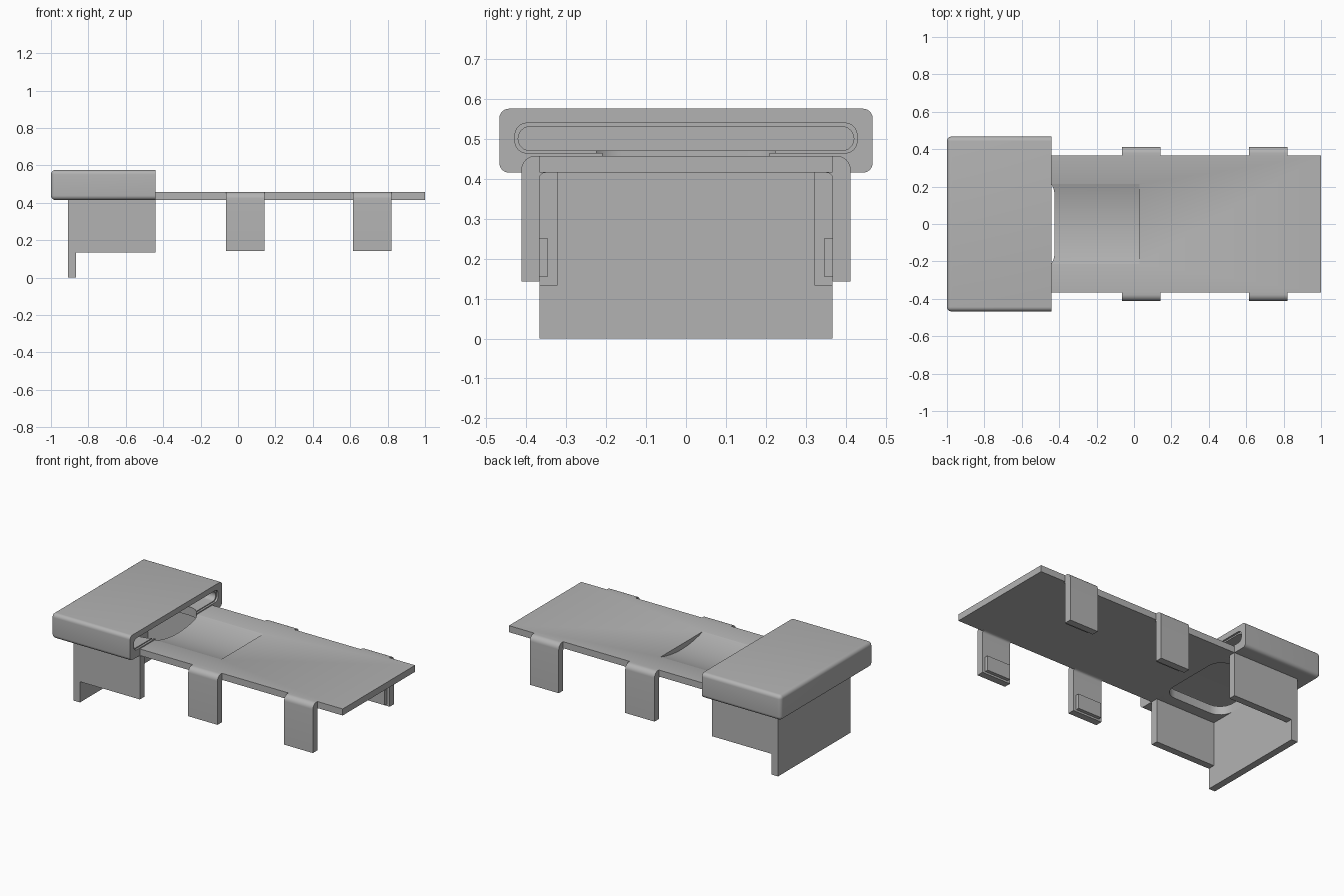
import bpy
import bmesh
import math
from mathutils import Vector

if "Cube" in bpy.data.objects:
    bpy.data.objects.remove(bpy.data.objects["Cube"], do_unlink=True)

grey = bpy.data.materials.new("plain grey")
grey.use_nodes = True
COLOUR = (0.45, 0.45, 0.45, 1)
grey.diffuse_color = COLOUR
grey.node_tree.nodes["Principled BSDF"].inputs["Base Color"].default_value = COLOUR


def finish(name, bm):
    bmesh.ops.recalc_face_normals(bm, faces=bm.faces[:])
    mesh = bpy.data.meshes.new(name)
    bm.to_mesh(mesh)
    bm.free()
    mesh.materials.append(grey)
    obj = bpy.data.objects.new(name, mesh)
    bpy.context.collection.objects.link(obj)
    return obj


def box(name, x, y, z, radius=0, keep=lambda p: True):
    """Box from three ranges; edges whose midpoint passes keep are rounded."""
    bm = bmesh.new()
    bmesh.ops.create_cube(bm, size=1)
    for v in bm.verts:
        v.co = Vector([(a + b) / 2 + c * (b - a) for (a, b), c in zip((x, y, z), v.co)])
    if radius:
        edges = [e for e in bm.edges if keep((e.verts[0].co + e.verts[1].co) / 2)]
        bmesh.ops.bevel(bm, geom=edges, offset=radius, segments=6, profile=0.5, affect='EDGES')
    return finish(name, bm)


def prism(name, points, start, end):
    """Sweep a (y, z) outline along x."""
    bm = bmesh.new()
    face = bm.faces.new([bm.verts.new((start, y, z)) for y, z in points])
    moved = bmesh.ops.extrude_face_region(bm, geom=[face])["geom"]
    bmesh.ops.translate(bm, vec=(end - start, 0, 0),
                        verts=[v for v in moved if isinstance(v, bmesh.types.BMVert)])
    return finish(name, bm)


def arc(cy, cz, radius, start, end, steps):
    angles = [math.radians(start + (end - start) * i / steps) for i in range(steps + 1)]
    return [(cy + radius * math.cos(a), cz + radius * math.sin(a)) for a in angles]


def cut(target, cutter):
    cutter.hide_render = True
    cutter.hide_viewport = True
    mod = target.modifiers.new("cut", 'BOOLEAN')
    mod.operation = 'DIFFERENCE'
    mod.solver = 'EXACT'
    mod.object = cutter
    bpy.context.view_layer.objects.active = target
    bpy.ops.object.modifier_apply(modifier=mod.name)


MOUTH = -0.44
BOTTOM, TOP = 0.415, 0.457
HALF = 0.367

# Long plate with a shallow finger groove
plate = box("cover_plate", (MOUTH, 1), (-HALF, HALF), (BOTTOM, TOP))
groove_radius = 0.709
groove = prism("groove_cutter",
               arc(0, 0.424 + groove_radius, groove_radius, 250, 290, 32), -0.6, 0.03)
cut(plate, groove)

# Hollow hood with rounded closed end and a slot-shaped mouth
hood = box("hood", (-1, MOUTH), (-0.467, 0.467), (BOTTOM, 0.575), 0.024,
           lambda p: p.x < MOUTH - 0.01)
slot = arc(0.39, 0.5, 0.03, -90, 90, 12) + arc(-0.39, 0.5, 0.03, 90, 270, 12)
cut(hood, prism("cavity_cutter", slot, -0.955, MOUTH + 0.1))

# Rounded opening through the hood floor, reaching slightly into the plate
opening = box("opening_cutter", (-0.865, -0.425), (-0.25, 0.25), (0.3, 0.5), 0.09,
              lambda p: abs(p.z - 0.4) < 0.01)
cut(hood, opening)
cut(plate, opening)

# Flared lip at the mouth
lip = box("mouth_lip_cutter", (MOUTH - 0.012, MOUTH + 0.1), (-0.428, 0.428), (0.464, 0.539),
          0.03, lambda p: abs(p.x - MOUTH - 0.044) < 0.01)
cut(hood, lip)

# Walls below the hood
end_wall = box("end_wall", (-0.91, -0.865), (-HALF, HALF), (0, BOTTOM + 0.005))
parts = [plate, hood, end_wall]
for side, label in ((1, "back"), (-1, "front")):
    y = sorted((side * 0.322, side * HALF))
    parts.append(box(label + "_skirt", (-0.9, MOUTH), y, (0.133, BOTTOM + 0.005)))

    # Clips that hook over the edge, each with an inner catch
    bend = arc(0.377, TOP - 0.035, 0.035, 90, 0, 8)
    outline = [(0.35, BOTTOM), (0.35, TOP)] + bend + [(0.412, 0.143), (HALF, 0.143)]
    outline += arc(HALF - 0.015, BOTTOM - 0.015, 0.015, 0, 90, 4)[:-1]
    outline = [(side * a, b) for a, b in outline]
    for number, (x0, x1) in enumerate(((-0.065, 0.143), (0.615, 0.82)), 1):
        parts.append(prism(f"{label}_clip_{number}", outline, x0, x1))
        y = sorted((side * 0.345, side * 0.37))
        parts.append(box(f"{label}_catch_{number}", (x0 + 0.02, x1 - 0.02), y, (0.155, 0.25)))

# Smooth the rounded areas, keep corners sharp
bpy.ops.object.select_all(action='DESELECT')
for part in parts:
    part.select_set(True)
bpy.context.view_layer.objects.active = plate
bpy.ops.object.shade_smooth_by_angle(angle=math.radians(30))
